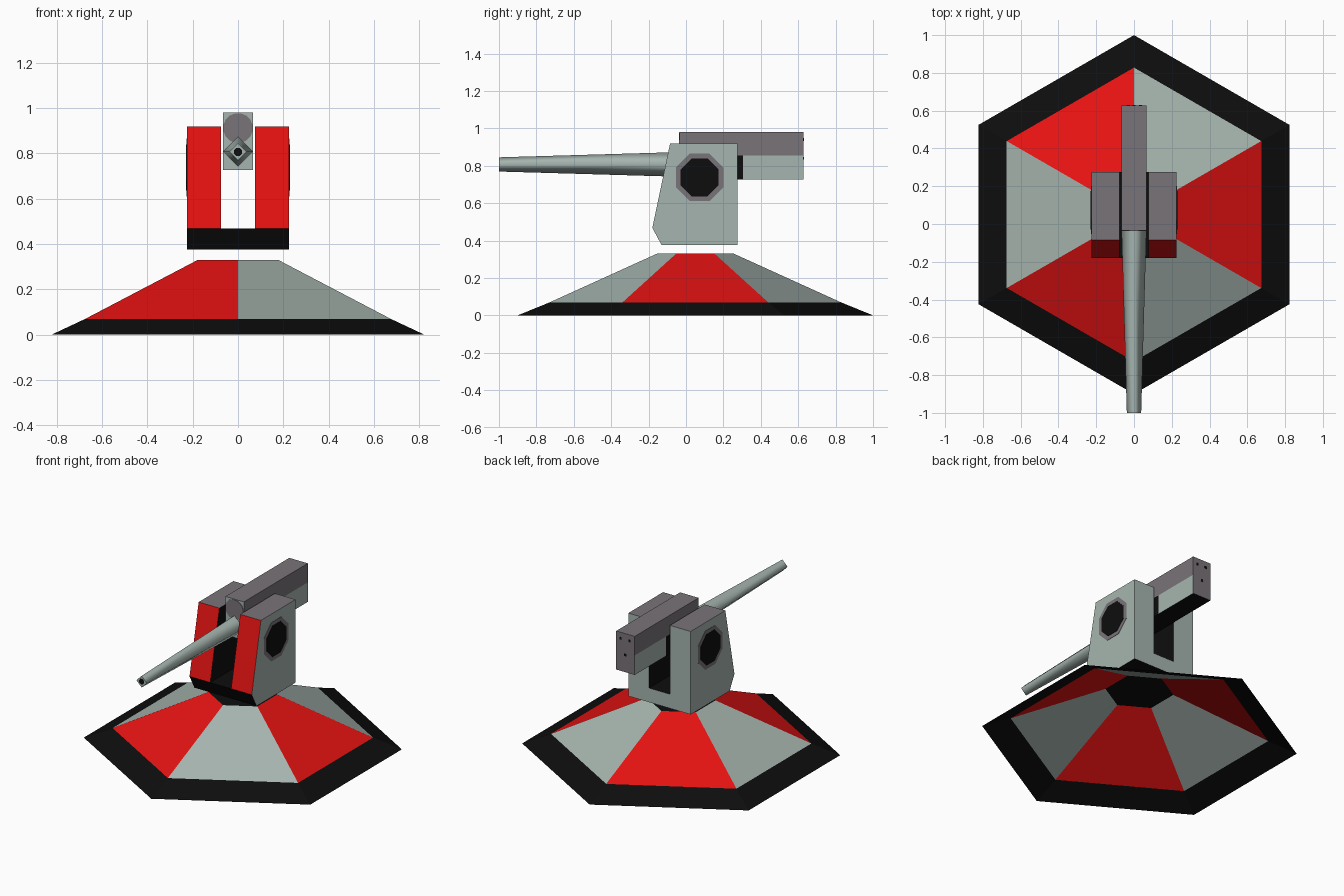
import bpy, bmesh, math
from mathutils import Vector

if "Cube" in bpy.data.objects:
    bpy.data.objects.remove(bpy.data.objects["Cube"])

RED, PALE, STEEL, BLACK = range(4)
MATS = []
for name, col in [("red paint", (0.78, 0.006, 0.006)), ("pale grey green", (0.38, 0.46, 0.425)),
                  ("dark steel", (0.19, 0.172, 0.19)), ("black", (0.004, 0.004, 0.004))]:
    m = bpy.data.materials.new(name)
    m.diffuse_color = (*col, 1)
    m.use_nodes = True
    m.node_tree.nodes["Principled BSDF"].inputs["Base Color"].default_value = m.diffuse_color
    MATS.append(m)


def finish(bm, name, rule, recalc=True):
    """Turn a bmesh into an object, colouring each face by rule(normal, centre)."""
    if recalc:
        bmesh.ops.recalc_face_normals(bm, faces=bm.faces)
    bm.normal_update()
    for f in bm.faces:
        f.material_index = rule(f.normal, f.calc_center_median())
    me = bpy.data.meshes.new(name)
    bm.to_mesh(me)
    bm.free()
    for m in MATS:
        me.materials.append(m)
    ob = bpy.data.objects.new(name, me)
    bpy.context.collection.objects.link(ob)
    return ob


def loft(rings, caps=(True, True)):
    """Join equal-length point rings with quads."""
    bm = bmesh.new()
    vs = [[bm.verts.new(p) for p in r] for r in rings]
    for a, b in zip(vs, vs[1:]):
        n = len(a)
        for i in range(n):
            j = (i + 1) % n
            bm.faces.new((a[i], a[j], b[j], b[i]))
    if caps[0]:
        bm.faces.new(vs[0][::-1])
    if caps[1]:
        bm.faces.new(vs[-1])
    return bm


def prism(profile, x0, x1, caps=(True, True)):
    return loft([[(x, y, z) for y, z in profile] for x in (x0, x1)], caps)


def polygon(n, r, turn=0.0):
    return [(r * math.cos(turn + math.tau * i / n), r * math.sin(turn + math.tau * i / n))
            for i in range(n)]


# Hexagonal base: open shell with black rim, alternating panels, black cap
CY = 0.05
rings = [[(x, y + CY, z) for x, y in polygon(6, r, math.pi / 2)]
         for r, z in ((0.95, 0), (0.778, 0.07), (0.205, 0.33))]


def base_colour(n, c):
    if c.z < 0.07 or n.z > 0.99:
        return BLACK
    sector = int(round((math.degrees(math.atan2(c.y - CY, c.x)) % 360) / 60)) % 6
    return RED if sector % 2 == 0 else PALE


finish(loft(rings, (False, True)), "base", base_colour, recalc=False)


# Turret: two arms joined by a low cradle
def arm_colour(n, c):
    if abs(n.x) > 0.5:
        return PALE if n.x * c.x > 0 else BLACK
    if n.z > 0.9:
        return STEEL
    if n.z < -0.3:
        return BLACK
    return PALE if n.y > 0.5 else RED


arm = [(-0.13, 0.375), (0.275, 0.375), (0.275, 0.92), (-0.085, 0.92), (-0.18, 0.468)]
cradle = [(-0.13, 0.375), (0.275, 0.375), (0.275, 0.468), (-0.18, 0.468)]
for side, x0, x1 in (("left", -0.226, -0.076), ("right", 0.076, 0.226)):
    finish(prism(arm, x0, x1), side + "_arm", arm_colour)
finish(prism(cradle, -0.076, 0.076, (False, False)), "cradle",
       lambda n, c: PALE if n.y > 0.5 else BLACK)

# Octagonal pivot plates on the outer faces
for side, s in (("left", -1), ("right", 1)):
    for name, apothem, t, col in (("pivot_ring", 0.127, 0.002, STEEL), ("pivot_hub", 0.102, 0.004, BLACK)):
        pts = [(y + 0.073, z + 0.738)
               for y, z in polygon(8, apothem / math.cos(math.pi / 8), math.pi / 8)]
        finish(prism(pts, *sorted((s * 0.2255, s * (0.226 + t)))), f"{side}_{name}",
               lambda n, c, col=col: col)


# Gun housing: steel upper half, pale lower half, black where it meets the turret
def housing_colour(n, c):
    if n.y < -0.5:
        return PALE
    if n.y > 0.5 or n.z > 0.5:
        return STEEL
    if n.z < -0.5:
        return BLACK
    if c.z > 0.855:
        return STEEL
    return PALE if c.y > 0.305 else BLACK


bm = prism([(-0.035, 0.727), (0.628, 0.727), (0.628, 0.98), (-0.035, 0.98)], -0.067, 0.067)
for co, no in (((0, 0, 0.855), (0, 0, 1)), ((0, 0.305, 0), (0, 1, 0))):
    bmesh.ops.bisect_plane(bm, geom=bm.verts[:] + bm.edges[:] + bm.faces[:],
                           plane_co=Vector(co), plane_no=Vector(no))
finish(bm, "gun_housing", housing_colour)


def disc(name, x, y, z, r, n, col, t=0.004):
    """Thin plate facing along y."""
    pts = polygon(n, r, math.pi / n)
    finish(loft([[(x + a, yy, z + b) for a, b in pts] for yy in (y - t / 2, y + t / 2)]),
           name, lambda nn, c: col)


# Round plate on the housing front, small vents on its rear
disc("front_plate", 0, -0.036, 0.912, 0.066, 16, STEEL)
for i, (x, z) in enumerate(((0.035, 0.94), (-0.03, 0.94), (0.0, 0.84))):
    disc(f"rear_vent_{i + 1}", x, 0.628, z, 0.011, 4, BLACK)

# Barrel: four-sided taper with smooth sides and a sharp muzzle
bm = loft([[(x, y, z + 0.807) for x, z in polygon(4, r)] for y, r in ((-1.0, 0.038), (-0.035, 0.066))])
for f in bm.faces:
    f.smooth = abs(f.normal.y) < 0.5
    if len({round(v.co.y, 3) for v in f.verts}) == 1:
        f.smooth = False
        for e in f.edges:
            e.smooth = False
    else:
        f.smooth = True
finish(bm, "barrel", lambda n, c: PALE)
disc("muzzle_hole", 0, -0.9995, 0.807, 0.019, 8, BLACK, 0.003)
